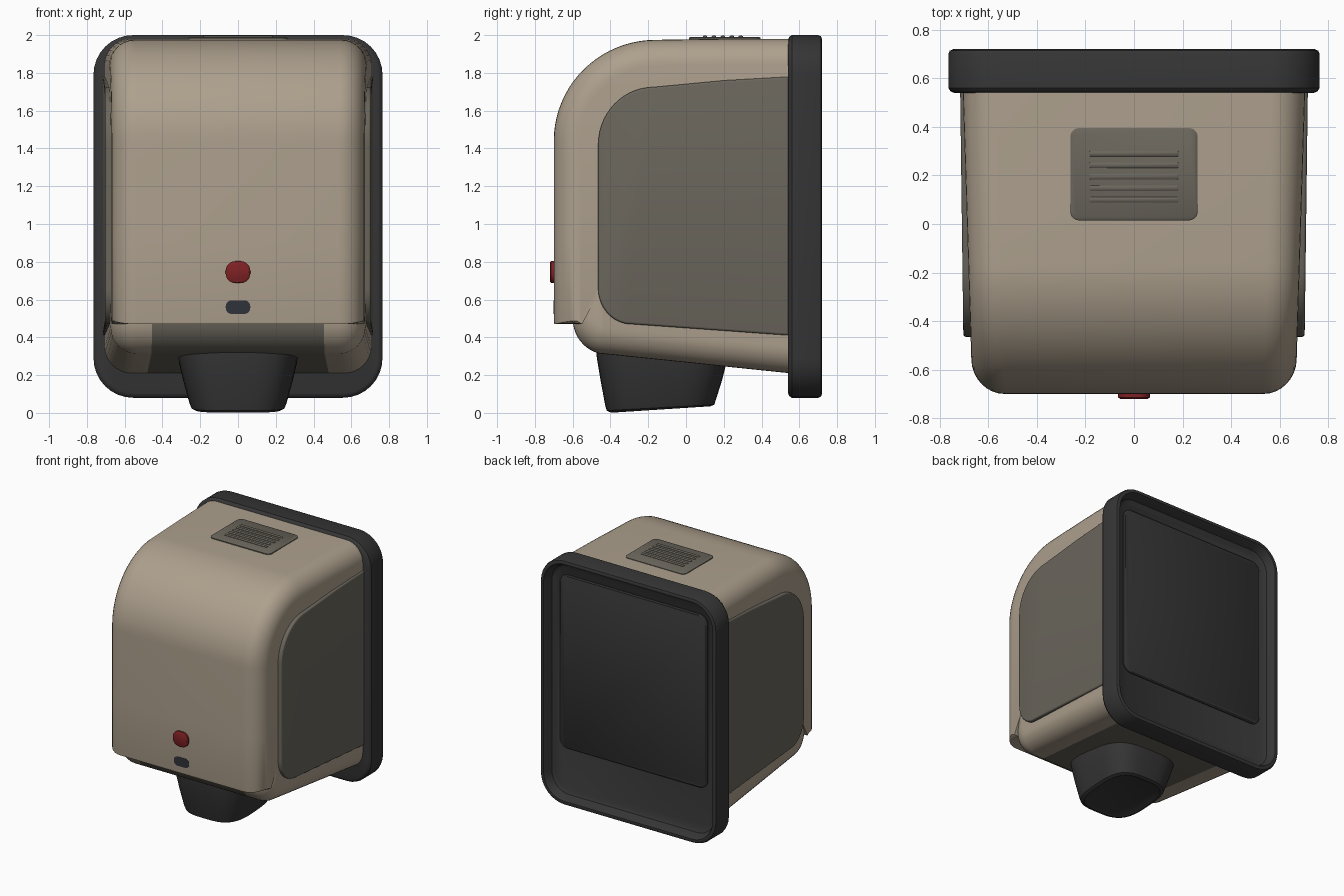
import bpy, bmesh, math

if "Cube" in bpy.data.objects:
    bpy.data.objects.remove(bpy.data.objects["Cube"])

def material(name, rgb):
    m = bpy.data.materials.new(name)
    m.diffuse_color = (*rgb, 1)
    m.use_nodes = True
    m.node_tree.nodes["Principled BSDF"].inputs["Base Color"].default_value = m.diffuse_color
    return m

BEIGE = material("warm beige", (0.42, 0.352, 0.268))
GREY = material("warm grey", (0.145, 0.133, 0.108))
BLACK = material("charcoal", (0.036, 0.036, 0.037))
RED = material("dark red", (0.21, 0.015, 0.017))
GLASS = material("sensor glass", (0.028, 0.032, 0.04))

def skin(name, rings, mats, rule=None):
    """Join equal-sized rings of points into a capped solid."""
    bm = bmesh.new()
    vs = [[bm.verts.new(p) for p in ring] for ring in rings]
    n = len(vs[0])
    for a, b in zip(vs, vs[1:]):
        for i in range(n):
            j = (i + 1) % n
            f = bm.faces.new((a[i], a[j], b[j], b[i]))
            if rule:
                f.material_index = rule(f.calc_center_median())
    bm.faces.new(vs[0])
    bm.faces.new(vs[-1])
    bmesh.ops.recalc_face_normals(bm, faces=bm.faces)
    me = bpy.data.meshes.new(name)
    bm.to_mesh(me)
    bm.free()
    for m in mats:
        me.materials.append(m)
    ob = bpy.data.objects.new(name, me)
    bpy.context.collection.objects.link(ob)
    return ob

def arc(cy, cz, ry, rz, a0, a1, n=14):
    angles = [math.radians(a0 + (a1 - a0) * i / n) for i in range(n + 1)]
    return [(cy + ry * math.cos(a), cz + rz * math.sin(a)) for a in angles]

def rrect(w, h, r, n=8):
    """Rounded rectangle outline with half sizes w, h."""
    pts = []
    for k, (sx, sy) in enumerate(((1, 1), (-1, 1), (-1, -1), (1, -1))):
        pts += arc(sx * (w - r), sy * (h - r), r, r, 90 * k, 90 * k + 90, n)
    return pts

def offset(path, d):
    """Move an open y-z path inwards by d."""
    out = []
    for i, (y, z) in enumerate(path):
        a, b = path[max(i - 1, 0)], path[min(i + 1, len(path) - 1)]
        ty, tz = b[0] - a[0], b[1] - a[1]
        l = math.hypot(ty, tz)
        out.append((y - d * tz / l, z + d * ty / l))
    return out

def round_layers(half, r, n=8):
    """(x, inset) pairs for a slab whose outer edge is rounded by r."""
    a = [math.radians(90 * i / n) for i in range(n + 1)]
    return [(half - r + r * math.sin(t), r * (1 - math.cos(t))) for t in a]

def slab(name, path, closing, layers, taper, mats, rule=None):
    """Loft a side profile across x; the body narrows towards the front."""
    rings = []
    for x, d in layers:
        rings.append([(x * (1 + taper * (y - 0.54)), y, z)
                      for y, z in offset(path, d) + closing])
    return skin(name, rings, mats, rule)

edge = round_layers(0.705, 0.14)
both = [(-x, d) for x, d in reversed(edge)] + edge

# curved hood covering the top and front
hood = [(0.55, 1.98), (0.2, 1.98)] + arc(-0.16, 1.44, 0.54, 0.535, 90, 180, 20)
hood += [(-0.70, 0.9), (-0.70, 0.485), (-0.697, 0.47)]
slab("hood", hood, [(-0.55, 0.47), (-0.47, 0.62), (0.55, 0.62)], both, 0.045, [BEIGE])

# lower body with a grey underside strip
lower = [(-0.60, 0.62)] + arc(-0.42, 0.50, 0.18, 0.19, 180, 258, 10) + [(0.55, 0.21)]
both2 = both[:9] + [(-0.48, 0), (0.48, 0)] + both[9:]
slab("lower_body", lower, [(0.55, 0.9), (-0.44, 0.9)], both2, 0.045, [BEIGE, GREY],
     lambda c: 1 if abs(c.x) < 0.3 else 0)

# side panels
side = [(0.55, 1.78), (0.2, 1.76)] + arc(-0.17, 1.42, 0.295, 0.305, 90, 180)
side += arc(-0.29, 0.66, 0.175, 0.19, 180, 262) + [(0.55, 0.41)]
for s, label in ((1, "right"), (-1, "left")):
    layers = [(s * x, d) for x, d in [(0.6, 0)] + round_layers(0.716, 0.012, 3)]
    slab(label + "_side_panel", side, [(0.55, 1.1)], layers, 0.018, [GREY])

# wall plate: rounded tray, hollow at the back
def plate_ring(y, d):
    return [(x, y, 1.04 + z) for x, z in rrect(0.765 - d, 0.96 - d, 0.21 - d)]
steps = [(0.54, 0.025), (0.546, 0.01), (0.56, 0), (0.70, 0), (0.714, 0.006),
         (0.72, 0.02), (0.718, 0.032), (0.70, 0.042), (0.655, 0.06), (0.64, 0.085)]
skin("wall_plate", [plate_ring(y, d) for y, d in steps], [BLACK])

# raised panel in the back of the plate
skin("back_panel", [[(x, y, 1.175 + z) for x, z in rrect(0.64 - d, 0.68 - d, 0.07)]
                    for y, d in ((0.62, 0), (0.648, 0), (0.655, 0.008))], [BLACK])

# nozzle: tapered and rounded, with a tilted, slightly dished mouth
def nozzle_ring(z, tilt, hx, y0, y1, n=48):
    pts = []
    for i in range(n):
        a = 2 * math.pi * i / n
        c, s = math.cos(a), math.sin(a)
        px = math.copysign(abs(c) ** 0.62, c)
        py = math.copysign(abs(s) ** 0.62, s)
        y = (y0 + y1) / 2 + py * (y1 - y0) / 2
        pts.append((px * hx, y, z + tilt * py))
    return pts
skin("nozzle", [nozzle_ring(*a) for a in (
    (0.42, -0.02, 0.325, -0.47, 0.225), (0.29, -0.02, 0.318, -0.475, 0.215),
    (0.17, 0.0, 0.29, -0.452, 0.19), (0.055, 0.014, 0.258, -0.428, 0.158),
    (0.028, 0.016, 0.247, -0.42, 0.15), (0.018, 0.017, 0.225, -0.395, 0.13),
    (0.035, 0.014, 0.18, -0.34, 0.08))], [BLACK])

# top vent with ridged slats
skin("top_vent", [[(x, 0.205 + y, z) for x, y in rrect(0.262 - d, 0.19 - d, 0.035)]
                  for z, d in ((1.95, 0), (1.985, 0), (1.991, 0.008))], [GREY])
for i in range(5):
    yc = 0.10 + 0.0475 * i
    skin("vent_slat_%d" % (i + 1), [[(x, yc + y, z) for x, y in rrect(0.185 - d, 0.012 - d, 0.0055, 3)]
                                    for z, d in ((1.985, 0), (1.994, 0.001), (1.998, 0.006))], [GREY])

# indicator button and sensor window on the front
skin("indicator_button", [[(x, y, 0.745 + z) for x, z in rrect(0.065 - d, 0.058 - d, 0.05)]
                          for y, d in ((-0.68, 0), (-0.714, 0), (-0.72, 0.007))], [RED])
skin("sensor_window", [[(x, y, 0.56 + z) for x, z in rrect(0.065, 0.036, 0.032)]
                       for y in (-0.695, -0.702)], [GLASS])

# smooth shading with crisp edges
bpy.ops.object.select_all(action='SELECT')
bpy.context.view_layer.objects.active = bpy.data.objects["hood"]
bpy.ops.object.shade_smooth_by_angle(angle=math.radians(35))
